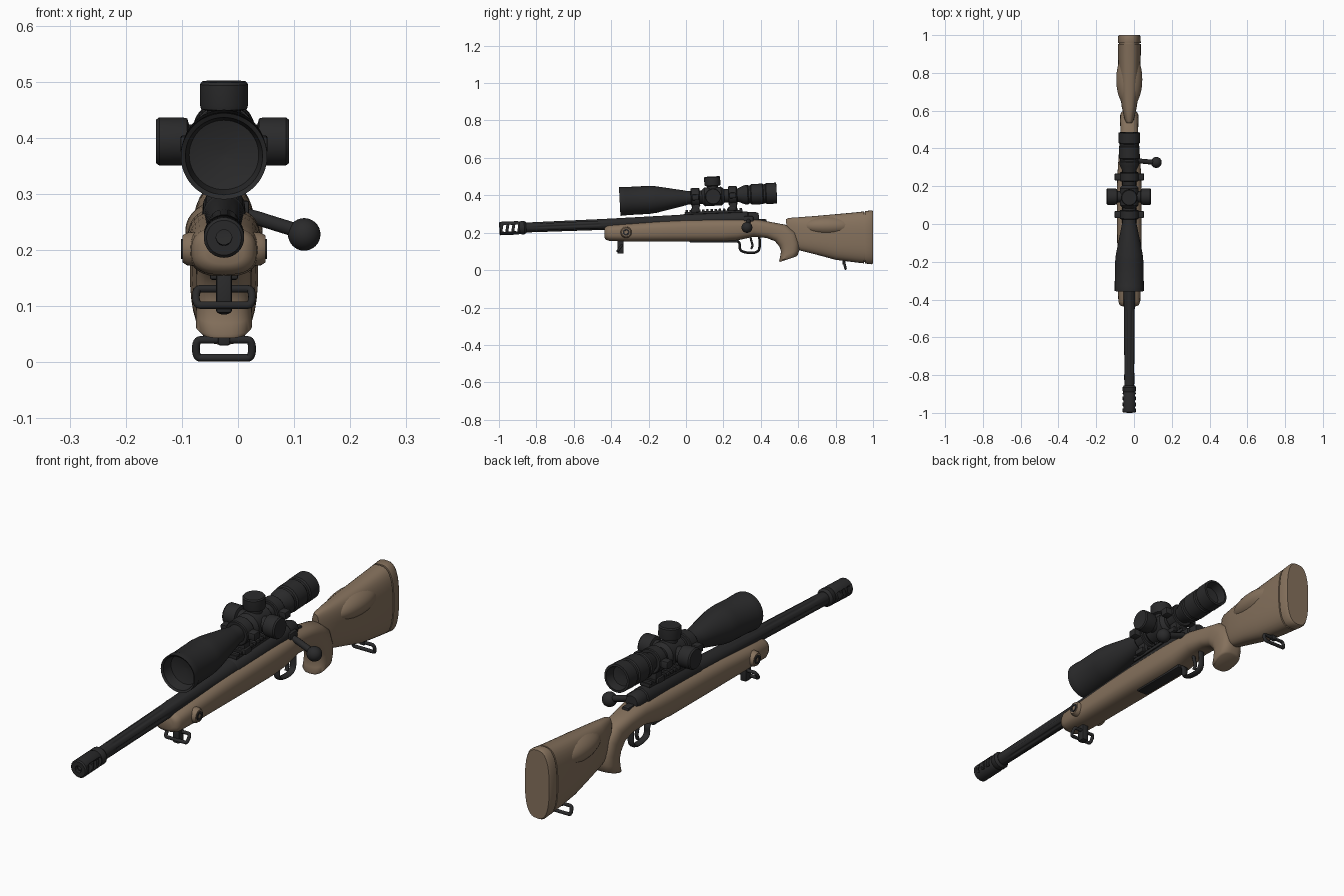
import bpy, bmesh, math
from mathutils import Matrix, Vector

if "Cube" in bpy.data.objects:
    bpy.data.objects.remove(bpy.data.objects["Cube"])

CX = -0.025  # the rifle's centre plane


def material(name, rgb, rough=0.6):
    m = bpy.data.materials.new(name)
    m.use_nodes = True
    m.diffuse_color = (*rgb, 1)
    bsdf = m.node_tree.nodes["Principled BSDF"]
    bsdf.inputs["Base Color"].default_value = (*rgb, 1)
    bsdf.inputs["Roughness"].default_value = rough
    return m


TAN = material("tan stock", (0.235, 0.165, 0.108))
BLACK = material("black metal", (0.023, 0.023, 0.024))

BORE = Matrix.Translation((CX, 0, 0.262)) @ Matrix.Rotation(0.04, 4, 'X')
SCOPE = Matrix.Translation((CX, 0, 0.386)) @ Matrix.Rotation(0.053, 4, 'X')
WORLD = Matrix.Translation((CX, 0, 0))


def finish(name, bm, mat, frame=WORLD, angle=35):
    bmesh.ops.recalc_face_normals(bm, faces=bm.faces)
    me = bpy.data.meshes.new(name)
    bm.to_mesh(me)
    bm.free()
    me.materials.append(mat)
    for p in me.polygons:
        p.use_smooth = True
    me.set_sharp_from_angle(angle=math.radians(angle))
    ob = bpy.data.objects.new(name, me)
    ob.matrix_world = frame
    bpy.context.collection.objects.link(ob)
    return ob


def skin(bm, rings):
    for a, b in zip(rings, rings[1:]):
        for i in range(len(a)):
            j = (i + 1) % len(a)
            bm.faces.new((a[i], a[j], b[j], b[i]))
    bm.faces.new(rings[0])
    bm.faces.new(rings[-1])


def lathe(name, profile, frame, n=40, mat=BLACK, flutes=6):
    """Turn (along, radius[, flute depth]) points around the local y axis."""
    bm = bmesh.new()
    rings = []
    for y, r, *depth in profile:
        ring = []
        for i in range(n):
            a = math.tau * i / n
            q = r - (depth[0] * max(0, math.cos(flutes * a)) if depth else 0)
            ring.append(bm.verts.new((q * math.cos(a), y, q * math.sin(a))))
        rings.append(ring)
    skin(bm, rings)
    return finish(name, bm, mat, frame)


def loft(name, stations, e, mat=TAN, n=36):
    """Skin rounded sections, each given by its lower and upper (y, z) and half width."""
    bm = bmesh.new()
    rings = []
    for ya, za, yb, zb, w in stations:
        ring = []
        for i in range(n):
            a = math.tau * i / n
            c, s = math.cos(a), math.sin(a)
            u = math.copysign(abs(c) ** (2 / e), c)
            v = math.copysign(abs(s) ** (2 / e), s) / 2 + 0.5
            ring.append(bm.verts.new((w * u, ya + (yb - ya) * v, za + (zb - za) * v)))
        rings.append(ring)
    skin(bm, rings)
    return finish(name, bm, mat, angle=50)


def box(name, centre, size, frame=WORLD, mat=BLACK, bevel=0.004):
    bm = bmesh.new()
    bmesh.ops.create_cube(bm, size=1, matrix=Matrix.Translation(centre) @ Matrix.Diagonal((*size, 1)))
    bmesh.ops.bevel(bm, geom=bm.edges[:], offset=bevel, segments=2, affect='EDGES', profile=0.5)
    return finish(name, bm, mat, frame)


def ball(name, centre, size, mat=BLACK):
    bm = bmesh.new()
    bmesh.ops.create_uvsphere(bm, u_segments=28, v_segments=16, radius=1,
                              matrix=Matrix.Translation(centre) @ Matrix.Diagonal((*size, 1)))
    return finish(name, bm, mat)


def tube(name, points, radius, cyclic=False, widen=1):
    cu = bpy.data.curves.new(name, 'CURVE')
    cu.dimensions = '3D'
    cu.bevel_depth, cu.bevel_resolution, cu.use_fill_caps = radius, 3, True
    sp = cu.splines.new('NURBS')
    sp.points.add(len(points) - 1)
    for p, co in zip(sp.points, points):
        p.co = (*co, 1)
    sp.order_u, sp.resolution_u = 3, 6
    sp.use_cyclic_u, sp.use_endpoint_u = cyclic, not cyclic
    tmp = bpy.data.objects.new(name + "_path", cu)
    bm = bmesh.new()
    bm.from_mesh(tmp.to_mesh())
    tmp.to_mesh_clear()
    bpy.data.objects.remove(tmp)
    bmesh.ops.scale(bm, vec=(widen, 1, 1), verts=bm.verts[:])
    return finish(name, bm, BLACK, angle=60)


# Stock: fore-end, action bed, wrist and pistol grip in one sweep
loft("stock_and_grip", [
    (-.436, .175, -.436, .225, .035), (-.43, .163, -.43, .234, .05), (-.41, .156, -.41, .241, .058),
    (-.3, .153, -.3, .25, .061), (-.15, .153, -.15, .262, .063), (0, .153, 0, .27, .065),
    (.2, .153, .2, .275, .065), (.27, .158, .28, .275, .062), (.36, .178, .37, .273, .056),
    (.43, .172, .46, .256, .048), (.475, .155, .535, .242, .047), (.5, .125, .585, .205, .049),
    (.508, .1, .605, .15, .049), (.503, .07, .607, .11, .05), (.498, .05, .598, .081, .05),
    (.5, .043, .592, .074, .043)], 2.7)

# Butt with a grooved recoil pad
loft("butt", [
    (.54, .15, .535, .272, .016), (.56, .12, .55, .279, .025), (.62, .102, .62, .284, .04),
    (.7, .082, .7, .29, .05), (.8, .055, .8, .299, .057), (.9, .042, .9, .308, .061),
    (.952, .036, .952, .314, .061), (.953, .042, .953, .308, .055), (.958, .042, .958, .308, .055)], 2.7)
loft("recoil_pad", [
    (.957, .042, .957, .308, .055), (.958, .035, .958, .315, .061), (.992, .031, .992, .32, .06),
    (1, .036, 1, .315, .055)], 2.7)
ball("cheek_piece", (0, .765, .235), (.069, .15, .055), TAN)

# Barrel, receiver and bolt
lathe("barrel", [(-.87, .026), (-.8, .027), (-.78, .027, .005), (-.47, .029, .005),
                 (-.45, .029), (-.1, .034), (.02, .036)], BORE, 72)
lathe("receiver", [(-.02, .034), (-.01, .038), (.33, .038), (.335, .034), (.375, .033), (.39, .026)], BORE)
brake = lathe("muzzle_brake", [(-.94, .014), (-.999, .014), (-.999, .031), (-.994, .036), (-.9, .036),
                               (-.89, .032), (-.88, .036), (-.865, .036), (-.855, .028)], BORE)

# Ports cut sideways through the brake
bm = bmesh.new()
for i in range(3):
    bmesh.ops.create_cube(bm, size=1, matrix=Matrix.Translation((0, -.972 + .032 * i, 0))
                          @ Matrix.Rotation(-0.2, 4, 'X') @ Matrix.Diagonal((.2, .016, .036, 1)))
cutter = finish("port_cutter", bm, BLACK, BORE)
cutter.hide_render = True
cutter.hide_viewport = True
cut = brake.modifiers.new("ports", 'BOOLEAN')
cut.operation, cut.object, cut.solver = 'DIFFERENCE', cutter, 'EXACT'

tube("bolt_handle", [(0, .335, .268), (.045, .335, .262), (.09, .33, .247), (.14, .326, .232)], .013)
ball("bolt_knob", (.143, .326, .228), (.029, .029, .029))
box("bolt_root", (.02, .335, .268), (.05, .05, .04))
box("tang", (0, .4, .262), (.03, .06, .02))

# Sight rail with cross slots
box("rail", (0, .15, .042), (.046, .31, .014), BORE, bevel=.002)
for i in range(14):
    box("rail_tooth", (0, .006 + i * .0222, .053), (.056, .013, .012), BORE, bevel=.002)

# Scope body with hollow ends
lathe("scope", [
    (-.3, .004), (-.305, .045), (-.31, .062), (-.35, .069), (-.355, .077), (-.325, .077), (-.32, .075),
    (-.2, .075), (-.16, .071), (-.02, .043), (.01, .036), (.28, .036), (.31, .05), (.33, .053),
    (.335, .049), (.345, .049), (.35, .055), (.41, .055), (.415, .051), (.425, .051), (.43, .056),
    (.485, .056), (.486, .047), (.45, .04), (.445, .004)], SCOPE, 48)
lathe("turret_housing", [(.085, .036), (.1, .05), (.19, .05), (.205, .036)], SCOPE)

# Elevation and side turrets
drum = [(.03, .03), (.055, .03), (.058, .041), (.066, .043), (.102, .043), (.107, .039)]
mid = SCOPE @ Matrix.Translation((0, .145, 0))
lathe("top_turret", drum, mid @ Matrix.Rotation(math.pi / 2, 4, 'X'))
for name, turn, reach in (("left_turret", -1, 1.08), ("right_turret", 1, 1.13)):
    lathe(name, [(y * reach, r) for y, r in drum], mid @ Matrix.Rotation(turn * math.pi / 2, 4, 'Z'))

# Scope rings
for y in (.05, .25):
    lathe("scope_ring", [(y - .024, .037), (y - .024, .047), (y - .02, .05), (y + .02, .05),
                         (y + .024, .047), (y + .024, .037)], SCOPE)
    box("ring_clamp", (0, y, 0), (.155, .036, .03), SCOPE)
    box("ring_foot", (0, y, -.055), (.062, .04, .05), SCOPE)
    box("ring_base", (0, y, .055), (.08, .044, .022), BORE)

# Floor plate, trigger and guard
box("floor_plate", (0, .15, .154), (.05, .26, .014))
tube("trigger_guard", [(0, .27, .158), (0, .29, .15), (0, .285, .105), (0, .325, .092), (0, .375, .092),
                       (0, .398, .115), (0, .392, .18)], .007, widen=2)
tube("trigger", [(0, .345, .175), (0, .352, .145), (0, .358, .13), (0, .348, .112)], .006, widen=1.3)


# Sling swivels
def swivel(name, y0, z0, y1, z1):
    loop = [(x, y0 + (y1 - y0) * t, z0 + (z1 - z0) * t) for x, t in
            ((-.034, 0), (0, 0), (.034, 0), (.05, 0), (.05, 1), (.034, 1), (0, 1), (-.034, 1), (-.05, 1), (-.05, 0))]
    tube(name, loop, .007, True)


swivel("front_swivel", -.345, .131, -.365, .102)
box("front_swivel_post", (0, -.35, .124), (.028, .034, .072))
swivel("rear_swivel", .845, .04, .853, .008)
box("rear_swivel_post", (0, .845, .046), (.022, .018, .032))

# Side sling sockets
for s in (-1, 1):
    side = Matrix.Translation((CX, -.32, .202)) @ Matrix.Rotation(-s * math.pi / 2, 4, 'Z')
    lathe("socket_boss", [(.04, .032), (.066, .029), (.074, .024)], side, 28, TAN)
    lathe("socket", [(.05, .018), (.077, .018), (.077, .01), (.07, .009)], side, 24)
